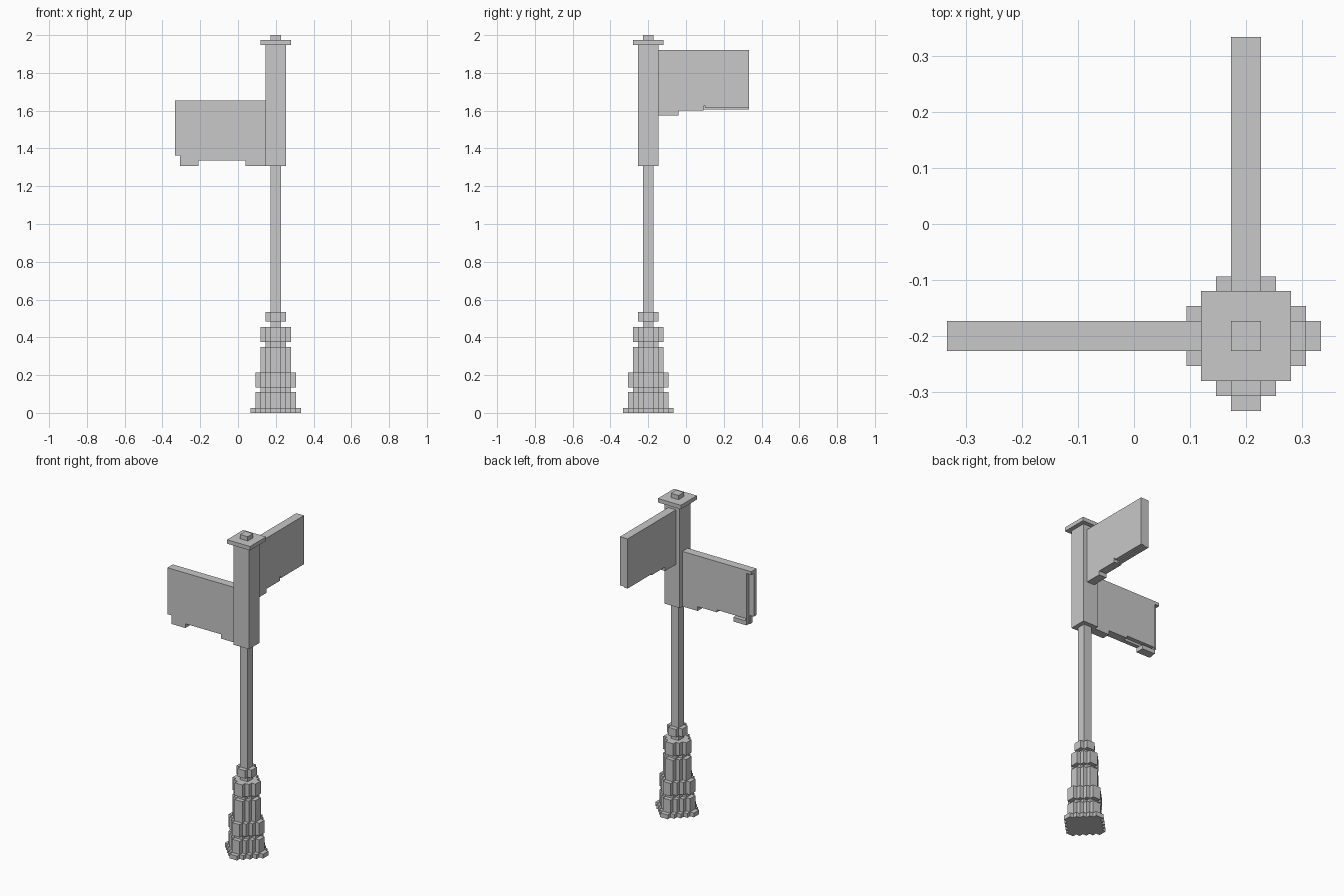
import bpy, bmesh
from mathutils import Vector

cube = bpy.data.objects.get("Cube")
if cube:
    bpy.data.objects.remove(cube, do_unlink=True)

U = 0.0267          # width of one block
CX, CY = 0.2, -0.2  # post axis

grey = bpy.data.materials.new("post_grey")
grey.use_nodes = True
COLOUR = (0.58, 0.58, 0.58, 1)
grey.diffuse_color = COLOUR
grey.node_tree.nodes["Principled BSDF"].inputs["Base Color"].default_value = COLOUR


def prism(name, outline, offset):
    """Extrude a closed planar outline of 3D points by an offset."""
    bm = bmesh.new()
    face = bm.faces.new([bm.verts.new(p) for p in outline])
    ext = bmesh.ops.extrude_face_region(bm, geom=[face])
    moved = [g for g in ext["geom"] if isinstance(g, bmesh.types.BMVert)]
    bmesh.ops.translate(bm, verts=moved, vec=Vector(offset))
    bmesh.ops.recalc_face_normals(bm, faces=bm.faces)
    mesh = bpy.data.meshes.new(name)
    bm.to_mesh(mesh)
    bm.free()
    mesh.materials.append(grey)
    bpy.context.collection.objects.link(bpy.data.objects.new(name, mesh))


def square_block(name, r, z0, z1):
    corners = [(-r, -r), (r, -r), (r, r), (-r, r)]
    prism(name, [(CX + x * U, CY + y * U, z0) for x, y in corners], (0, 0, z1 - z0))


def stepped_block(name, r, z0, z1):
    """Diamond-shaped block with staircase sides."""
    quarter = []
    for i in range(r):
        quarter += [(r - i, i), (r - i, i + 1)]
    quarter = quarter[1:]
    pts = []
    for _ in range(4):
        pts += quarter
        quarter = [(-y, x) for x, y in quarter]
    prism(name, [(CX + x * U, CY + y * U, z0) for x, y in pts], (0, 0, z1 - z0))


# Stepped pedestal, from the ground up
tiers = [(5, 0.027), (4, 0.11), (3, 0.135), (4, 0.215), (3, 0.35),
         (2, 0.375), (3, 0.455), (1, 0.485), (2, 0.535)]
bottom = 0
for n, (radius, top) in enumerate(tiers, 1):
    stepped_block(f"pedestal_tier_{n}", radius, bottom, top)
    bottom = top

# Pole, sign holder, cap and finial
square_block("pole", 1, 0.535, 1.308)
square_block("sign_holder", 2, 1.308, 1.948)
square_block("cap", 3, 1.948, 1.973)
square_block("finial", 1, 1.973, 2.0)

END = 0.48  # sign length


def low_sign(name, side, profile):
    """Half-thickness board pointing towards -x."""
    x0 = CX - 2 * U
    prism(name, [(x0 - s, CY, z) for s, z in profile], (0, side * U, 0))


def high_sign(name, side, profile):
    """Half-thickness board pointing towards +y."""
    y0 = CY + 2 * U
    prism(name, [(CX, y0 + s, z) for s, z in profile], (side * U, 0, 0))


# Low sign: front board, then back board with cut-away end and a slot over its tab
TAB = [(0, 1.308), (0.107, 1.308), (0.107, 1.335)]
low_sign("low_sign_front", -1, TAB + [
    (0.355, 1.335), (0.355, 1.308), (0.453, 1.308), (0.453, 1.362),
    (END, 1.362), (END, 1.655), (0, 1.655)])
low_sign("low_sign_back", 1, TAB + [
    (0.24, 1.335), (0.24, 1.35), (0.44, 1.35), (0.44, 1.335),
    (0.355, 1.335), (0.355, 1.308), (0.447, 1.308), (0.447, 1.635),
    (END, 1.635), (END, 1.655), (0, 1.655)])

# High sign: inner board, then outer board with a notch in its lower edge
TAB = [(0, 1.575), (0.107, 1.575), (0.107, 1.6), (0.24, 1.6)]
high_sign("high_sign_inner", -1, TAB + [
    (0.24, 1.607), (END, 1.607), (END, 1.92), (0, 1.92)])
high_sign("high_sign_outer", 1, TAB + [
    (0.24, 1.625), (0.25, 1.625), (0.25, 1.613), (END, 1.613),
    (END, 1.92), (0, 1.92)])
